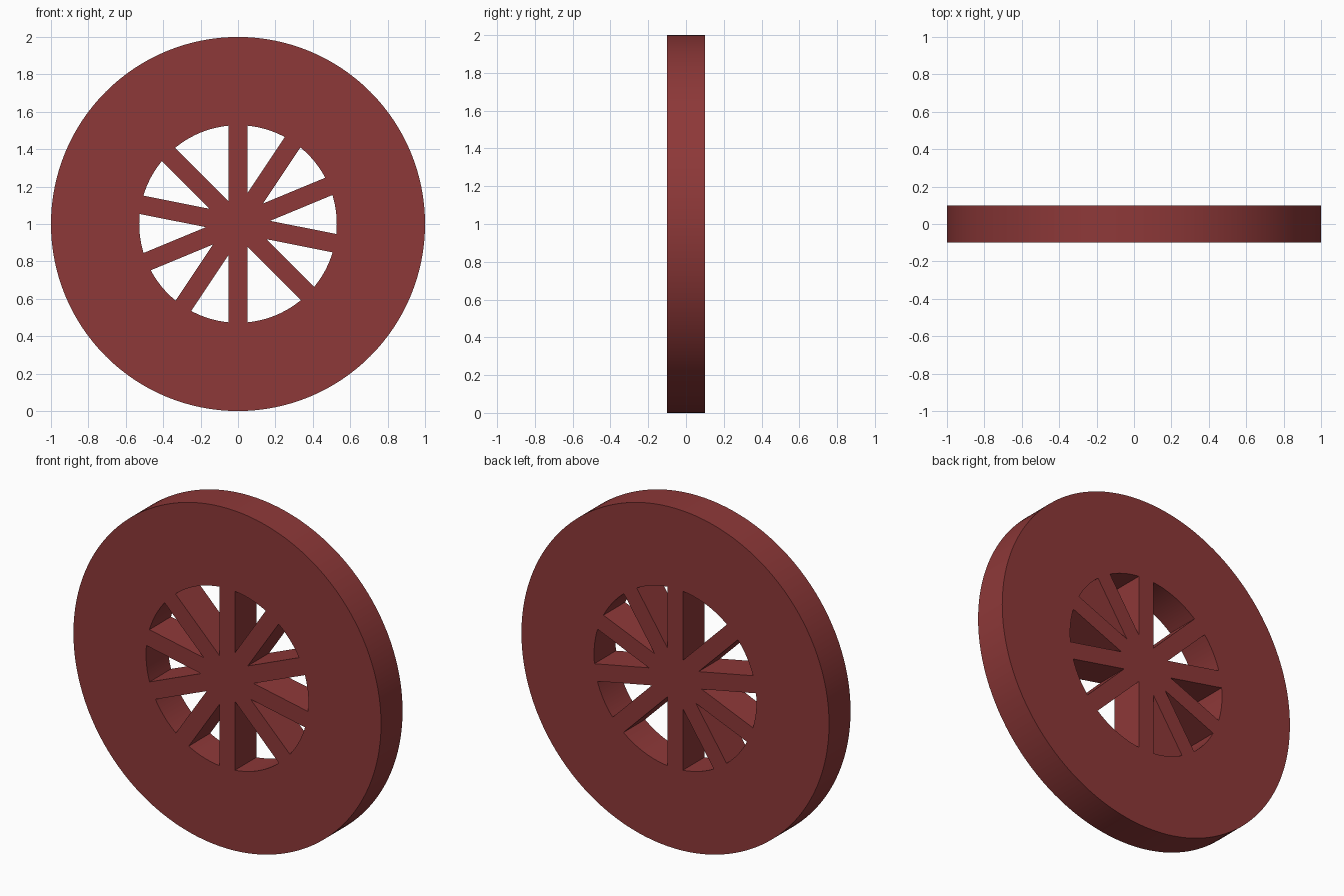
import bpy, bmesh
from math import radians, sin, cos, asin, pi

if "Cube" in bpy.data.objects:
    bpy.data.objects.remove(bpy.data.objects["Cube"])

R, HOLE, HALF_BAR, HALF_DEPTH = 1.0, 0.528, 0.05, 0.1
CZ = 1.0
# five full-width bars give ten unevenly spaced spokes
bars = [90 - 33.75 * i for i in range(5)]
angles = sorted(radians(a + o) for a in bars for o in (0, 180))


def add_loop(curve, pts):
    s = curve.splines.new('POLY')
    s.points.add(len(pts) - 1)
    for p, (x, y) in zip(s.points, pts):
        p.co = (x, y + CZ, 0, 1)
    s.use_cyclic_u = True


def window(a, b, n=12):
    # gap between two spokes: inner corner plus rim arc
    mid, half = (a + b) / 2, (b - a) / 2
    r = HALF_BAR / sin(half)
    d = asin(HALF_BAR / HOLE)
    pts = [(r * cos(mid), r * sin(mid))]
    for i in range(n + 1):
        t = a + d + (b - a - 2 * d) * i / n
        pts.append((HOLE * cos(t), HOLE * sin(t)))
    return pts


# wheel outline with spoke windows, extruded to thickness
curve = bpy.data.curves.new("wheel_profile", 'CURVE')
curve.dimensions = '2D'
curve.fill_mode = 'BOTH'
curve.extrude = HALF_DEPTH
add_loop(curve, [(R * cos(2 * pi * i / 128), R * sin(2 * pi * i / 128)) for i in range(128)])
for a, b in zip(angles, angles[1:] + [angles[0] + 2 * pi]):
    add_loop(curve, window(a, b))

wheel = bpy.data.objects.new("spoked_wheel", curve)
bpy.context.collection.objects.link(wheel)
wheel.rotation_euler = (pi / 2, 0, 0)
bpy.context.view_layer.objects.active = wheel
wheel.select_set(True)
bpy.ops.object.convert(target='MESH')
bpy.ops.object.transform_apply(location=False, rotation=True, scale=False)

# weld caps to sides
wheel = bpy.context.object
bm = bmesh.new()
bm.from_mesh(wheel.data)
bmesh.ops.remove_doubles(bm, verts=bm.verts, dist=1e-4)
bmesh.ops.recalc_face_normals(bm, faces=bm.faces)
bm.to_mesh(wheel.data)
bm.free()
bpy.ops.object.shade_smooth_by_angle(angle=radians(30))

# dark red finish
mat = bpy.data.materials.new("dark_red")
mat.diffuse_color = (0.27, 0.04, 0.04, 1)
mat.use_nodes = True
mat.node_tree.nodes["Principled BSDF"].inputs["Base Color"].default_value = mat.diffuse_color
wheel.data.materials.clear()
wheel.data.materials.append(mat)
